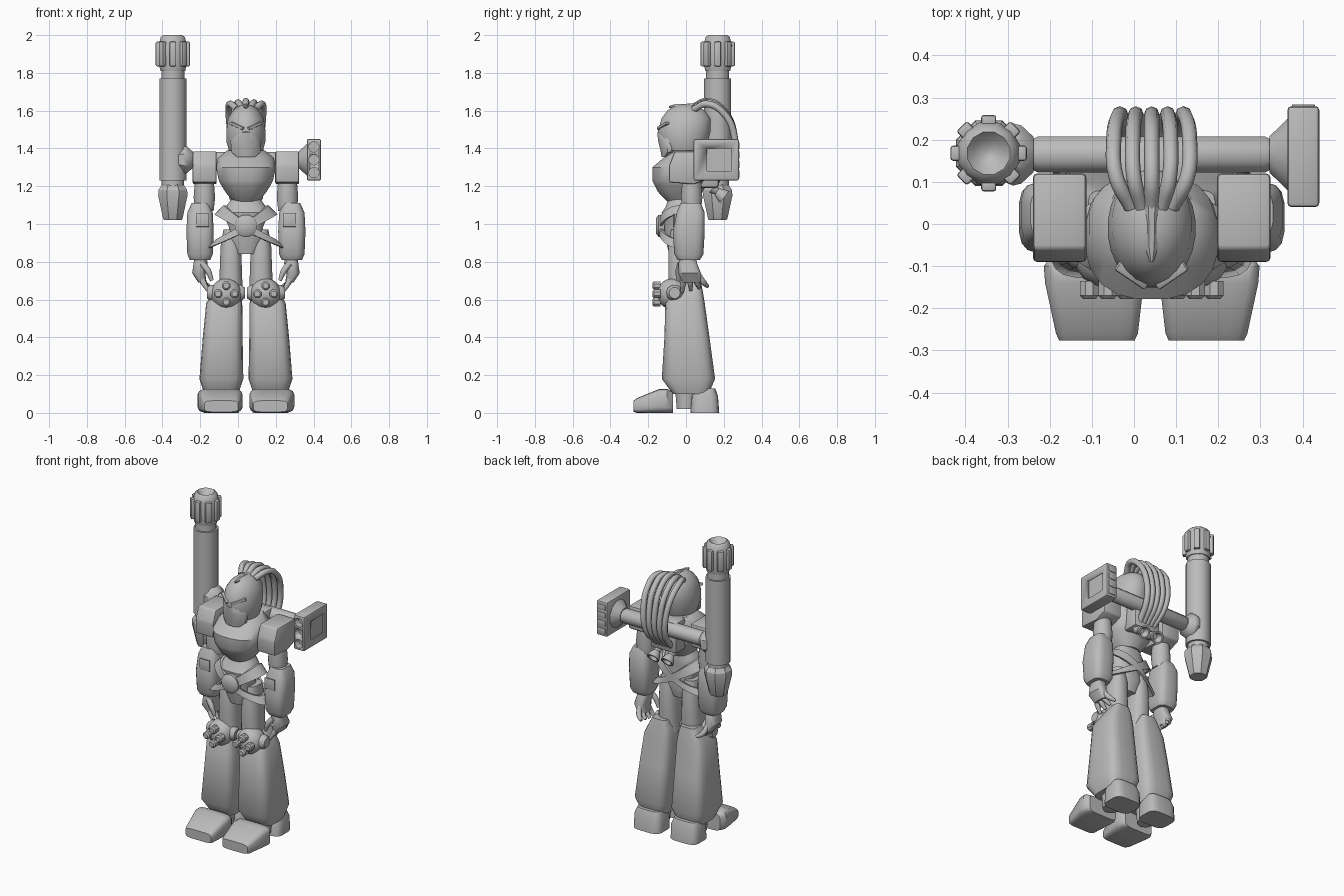
import bpy, bmesh, math
from mathutils import Vector, Matrix

if "Cube" in bpy.data.objects:
    bpy.data.objects.remove(bpy.data.objects["Cube"])

# All lengths are in hundredths of a unit, measured from the body axis
UNIT, AXIS = 0.01, 4.2
UP, BACK, FRONT, LEFT = Vector((0, 0, 1)), Vector((0, 1, 0)), Vector((0, -1, 0)), Vector((1, 0, 0))

grey = bpy.data.materials.new("plain grey")
grey.use_nodes = True
grey.diffuse_color = (.5, .5, .5, 1)
grey.node_tree.nodes["Principled BSDF"].inputs["Base Color"].default_value = grey.diffuse_color


def activate(obj):
    bpy.ops.object.select_all(action='DESELECT')
    obj.select_set(True)
    bpy.context.view_layer.objects.active = obj


def finish(name, bm, side=1, angle=40):
    """Mirror, scale and place a mesh, then shade it."""
    for v in bm.verts:
        v.co = Vector((v.co.x * side + AXIS, v.co.y, v.co.z)) * UNIT
    bmesh.ops.recalc_face_normals(bm, faces=bm.faces)
    mesh = bpy.data.meshes.new(name)
    bm.to_mesh(mesh)
    bm.free()
    obj = bpy.data.objects.new(name, mesh)
    bpy.context.collection.objects.link(obj)
    mesh.materials.append(grey)
    activate(obj)
    bpy.ops.object.shade_smooth_by_angle(angle=math.radians(angle))
    return obj


def loft(name, rings, at=(0, 0, 0), along=UP, sides=16, power=2, side=1, angle=40):
    """Skin rings of (height, rx, ry, offset x, offset y) with rounded sections."""
    bm = bmesh.new()
    turn = UP.rotation_difference(along)
    loops = []
    for ring in rings:
        h, rx, ry, ox, oy = (tuple(ring) + (ring[1], 0, 0)[len(ring) - 2:])[:5] if len(ring) < 5 else ring
        loop = []
        for i in range(sides):
            a = math.tau * (i + .5) / sides
            x, y = (math.copysign(abs(f) ** (2 / power), f) for f in (math.cos(a), math.sin(a)))
            loop.append(bm.verts.new(turn @ Vector((rx * x + ox, ry * y + oy, h)) + Vector(at)))
        loops.append(loop)
    for low, high in zip(loops, loops[1:]):
        for i in range(sides):
            j = (i + 1) % sides
            bm.faces.new((low[i], low[j], high[j], high[i]))
    bm.faces.new(loops[0])
    bm.faces.new(loops[-1])
    return finish(name, bm, side, angle)


def box(name, centre, size, bevel=0, turn=None, side=1):
    bm = bmesh.new()
    bmesh.ops.create_cube(bm, size=1, matrix=Matrix.Diagonal((*size, 1)))
    if bevel:
        bmesh.ops.bevel(bm, geom=bm.edges[:], offset=bevel, segments=2, profile=.5, affect='EDGES')
    bmesh.ops.transform(bm, verts=bm.verts, matrix=Matrix.Translation(centre) @ (turn or Matrix()))
    return finish(name, bm, side)


def ball(name, centre, radius, side=1):
    bm = bmesh.new()
    bmesh.ops.create_uvsphere(bm, u_segments=16, v_segments=10, radius=radius,
                              matrix=Matrix.Translation(centre))
    return finish(name, bm, side)


def prism(name, profile, x0, x1, bevel, side=1):
    """Extrude a side-on (y, z) outline from x0 to x1."""
    bm = bmesh.new()
    face = bm.faces.new([bm.verts.new((x0, y, z)) for y, z in profile])
    new = bmesh.ops.extrude_face_region(bm, geom=[face])["geom"]
    bmesh.ops.translate(bm, vec=(x1 - x0, 0, 0), verts=[g for g in new if isinstance(g, bmesh.types.BMVert)])
    bmesh.ops.bevel(bm, geom=bm.edges[:], offset=bevel, segments=2, profile=.5, affect='EDGES')
    return finish(name, bm, side)


def tube(name, points, radius, tips=None, side=1):
    """Smooth pipe through points, optionally narrowed at the tip."""
    curve = bpy.data.curves.new(name, 'CURVE')
    curve.dimensions, curve.bevel_depth, curve.use_fill_caps = '3D', radius * UNIT, True
    curve.bevel_resolution, curve.resolution_u = 2, 5
    spline = curve.splines.new('BEZIER')
    spline.bezier_points.add(len(points) - 1)
    for knot, (x, y, z) in zip(spline.bezier_points, points):
        knot.co = Vector((x * side + AXIS, y, z)) * UNIT
        knot.handle_left_type = knot.handle_right_type = 'AUTO'
    spline.bezier_points[-1].radius = tips or 1
    obj = bpy.data.objects.new(name, curve)
    bpy.context.collection.objects.link(obj)
    curve.materials.append(grey)
    activate(obj)
    bpy.ops.object.convert(target='MESH')
    bpy.ops.object.shade_smooth_by_angle(angle=math.radians(50))


def band(name, rx, ry, middle, tilt, height, thick, side):
    """Tilted strap that loops around the waist."""
    bm = bmesh.new()
    count, loops = 32, []
    for i in range(count):
        c, s = math.cos(math.tau * i / count), math.sin(math.tau * i / count)
        loops.append([bm.verts.new(((rx - tilt * h / 9 + t) * c - 2 * c * c, (ry + t) * s - 3, middle + tilt * c + h))
                      for t, h in ((0, -height), (thick, -height), (thick, height), (0, height))])
    for i in range(count):
        for k in range(4):
            a, b = loops[i], loops[(i + 1) % count]
            bm.faces.new((a[k], a[(k + 1) % 4], b[(k + 1) % 4], b[k]))
    finish(name, bm, side)


# Torso
loft("chest", [(112, 7, 8, 0, -2), (117, 11, 12, 0, -3), (121, 13.5, 14, 0, -3), (123, 14.5, 15, 0, -3),
               (130, 16, 15, 0, -3), (135, 15, 12, 0, 0), (139, 10, 9, 0, 2)], sides=20, power=2.4)
loft("neck", [(137, 6), (146, 6)], at=(0, 1, 0))
loft("abdomen", [(84, 6, 6, 0, -3), (92, 10, 8, 0, -3), (98, 9, 8, 0, -4), (106, 12.5, 9, 0, -4),
                 (109, 11, 8, 0, -3), (114, 7, 7, 0, -2)], power=2.5)
loft("belt_buckle", [(0, 6), (3, 6), (4.5, 4)], at=(0, -11.5, 99), along=FRONT)
box("backpack", (0, 12, 129), (19, 11, 20), 2)

# Head
loft("helmet", [(139, 9, 11, 0, -1), (143, 10.3, 12.5, 0, -1), (149, 10.5, 14, 0, -1), (156, 9.5, 13, 0, 0),
                (160, 7, 10, 0, 0), (162.5, 4, 6, 0, 0), (163.3, 1, 2, 0, 0)], sides=24)
loft("face_mask", [(135.5, 5, 2, 0, -11), (138, 8, 4.5, 0, -9), (144, 8.5, 6.5, 0, -8.5),
                   (148.5, 6, 6.5, 0, -9), (151, 2, 4, 0, -9)], sides=12, power=1.7)
loft("crest", [(0, 2), (11, 1.5), (14, .5)], at=(0, 5, 162), along=FRONT, sides=8)
for k in range(-2, 3):
    drop = abs(k) * .7
    tube("head_cable", [(k * 2.4, 4, 162 - drop), (k * 4.2, 11, 165 - drop), (k * 4.5, 20, 160 - drop),
                        (k * 4, 25.5, 147), (k * 3.4, 24.5, 133), (k * 2.5, 16, 123)], 1.8)

# Paired parts, built on the left and mirrored
for side, label in ((1, "left"), (-1, "right")):
    def named(part):
        return label + "_" + part

    box(named("brow"), (4.5, -12, 152), (9, 3, 1.6), .5,
        Matrix.Rotation(.6, 4, 'Z') @ Matrix.Rotation(-.35, 4, 'Y'), side)
    band(named("waist_strap"), 15, 10, 98.5, 9, 2.4, 1.4, side)
    loft(named("thruster"), [(0, 3), (3, 2), (5, 3.2), (8, 4), (8, 3), (5, 1.5)], at=(5, 14, 119),
         along=Vector((0, .8, -.6)), side=side)

    # Arm
    prism(named("shoulder_pad"), [(-9, 122), (-9, 131), (-6, 138.5), (12, 138.5), (12, 124), (4, 121)],
          15.5, 28.2, 1, side)
    loft(named("upper_arm"), [(107, 5), (114, 5.8), (124, 5)], at=(22, 3, 0), side=side)
    loft(named("forearm"), [(81, 5.5, 6, 0, 0), (84, 6.8, 7.8, 0, 0), (96, 7.3, 8.5, 0, 0),
                            (106, 6.8, 7.5, 0, 1), (111, 4.5, 5.5, 0, 1)], at=(24.3, 1.5, 0), power=3.5, side=side)
    box(named("forearm_plate"), (23, -6.6, 102), (7, .8, 7), .2, side=side)
    loft(named("palm"), [(69, 2.2, 5, -1, 2), (74, 3.5, 6, 1, 1), (79, 3.8, 5, 0, 0), (84, 3, 4, 0, 0)],
         at=(24, 1, 0), power=3, side=side)
    for i in range(4):
        y = i * 3 - 2
        tube(named("finger"), [(24, y * .8 + 1, 73), (22.5, y * 1.2 + 1, 69), (19.5, y * 1.5 + 1, 64 + i)], 1.6, .6, side)
    tube(named("thumb"), [(23, -3, 79), (20, -4, 75), (18, -4, 70)], 1.7, .6, side)

    # Leg
    loft(named("thigh"), [(60, 6.5, 7), (75, 6, 7.5), (88, 5.5, 7.5), (97, 4, 6)], at=(8, -2, 0), power=2.5, side=side)
    loft(named("shin"), [(10, 9, 9.5, 13, 2.5), (18, 11.7, 14.2, 13, 1.3), (40, 10.6, 12, 12.3, 0.5),
                         (58, 9.6, 10.5, 11.5, -.5), (64, 7.5, 8, 10.5, 1), (69, 5, 4, 10, 4)],
         power=4, sides=20, side=side)
    ball(named("knee"), (10.4, -7, 63), 8.3, side)
    loft(named("knee_axle"), [(0, 3), (2, 4.5), (18, 4.5), (20, 3)], at=(.6, -6, 63.5), along=LEFT, sides=10, side=side)
    for i in range(4):
        a = math.tau * i / 4
        loft(named("knee_stud"), [(0, 2.4), (3.5, 2.4), (4.3, 1.6)], along=FRONT, sides=8,
             at=(10.4 + 4.4 * math.cos(a), -13.5, 63 + 4.4 * math.sin(a)), side=side)
    loft(named("ankle"), [(2, 5), (14, 6)], at=(13, 0, 0), side=side)
    loft(named("toe"), [(7, 10, 5.5, 13.5, 5.5), (10, 12, 6.4, 13.7, 6.4), (14, 11.8, 6.4, 13.6, 6.4),
                        (26, 9.8, 3.9, 13, 3.9), (27.7, 9, 3, 13, 3.5)], along=FRONT, power=5, side=side)
    loft(named("heel"), [(0, 9.5, 7.7), (9, 9.5, 7), (13, 8, 5.5)], at=(13, 10, 0), power=4, side=side)

# Shoulder crossbar and mounts
loft("crossbar", [(-29, 3.5), (-27, 4.6), (27, 4.6), (29, 3.5)], at=(0, 16.5, 134), along=LEFT, sides=8)
loft("pod_mount", [(28, 4.5), (32.5, 9)], at=(0, 16.5, 134), along=LEFT, sides=12)
loft("cannon_mount", [(-37, 6), (-33, 8), (-31, 7.5), (-28, 4.5)], at=(0, 16.5, 134), along=LEFT, sides=8)

# Launcher pod with bored tubes and a sunken outer panel
pod = box("launcher_pod", (36, 16, 134), (7.6, 24, 22), 1)
cutters = [loft("tube_cutter", [(0, 2.7), (9, 2.7)], at=(36, 8, 134 + 6.8 * k), along=FRONT) for k in (-1, 0, 1)]
cutters.append(box("panel_cutter", (40, 17.5, 134), (2, 13, 12)))
for cutter in cutters:
    cutter.hide_render = True
    cut = pod.modifiers.new("cut", 'BOOLEAN')
    cut.operation, cut.object = 'DIFFERENCE', cutter
    activate(pod)
    bpy.ops.object.modifier_apply(modifier=cut.name)
    bpy.data.objects.remove(cutter)
for k in range(4):
    box("pod_vent", (36, 28, 126.5 + 5 * k), (5.5, .8, 3.6), .3)

# Upright cannon
where = (-38.7, 16.8, 0)
loft("cannon_barrel", [(120, 6.2), (123, 6.2), (123, 7.4), (177, 7.4), (177, 6.3), (182, 6.3)], at=where, sides=12)
loft("cannon_muzzle", [(181, 6.8), (184, 7.5), (195, 7.7), (199, 6.6), (200, 5.2), (198, 3.5), (196.5, 1)],
     at=where, sides=12)
loft("cannon_tail", [(102, 5), (103, 5.6), (115, 8.4), (118, 8.2), (121, 6)], at=where, sides=8, angle=25)
for i in range(8):
    spin = Matrix.Rotation(math.tau * i / 8, 4, 'Z')
    box("muzzle_rib", Vector((where[0], where[1], 190)) + spin @ Vector((7.6, 0, 0)), (3, 3.6, 13), .7, spin)
